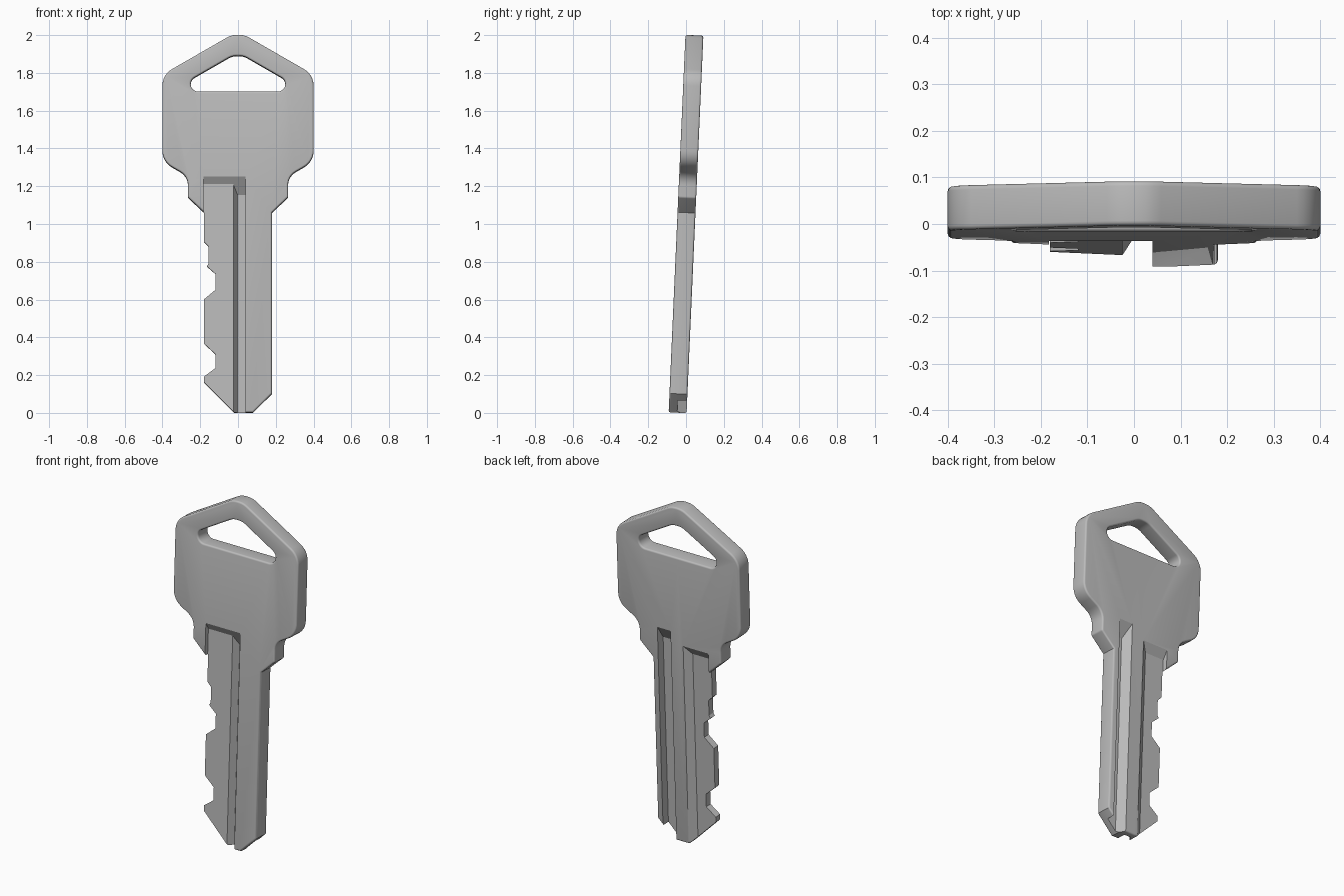
import bpy, bmesh, math
from mathutils import Vector, Matrix

old = bpy.data.objects.get("Cube")
if old:
    bpy.data.objects.remove(old, do_unlink=True)

THICK = 0.095
HALF = THICK / 2
TILT = -0.0445


def rounded(points):
    """Turn (x, z, radius) corners into a polyline with arcs."""
    out = []
    for i, (x, z, r) in enumerate(points):
        p = Vector((x, z))
        if r == 0:
            out.append(p)
            continue
        a = (Vector(points[i - 1][:2]) - p).normalized()
        b = (Vector(points[i + 1][:2]) - p).normalized()
        half = a.angle(b) / 2
        reach = r / math.tan(half)
        c = p + (a + b).normalized() * (r / math.sin(half))
        s, e = p + a * reach - c, p + b * reach - c
        turn = math.atan2(s.x * e.y - s.y * e.x, s.dot(e))
        steps = max(2, round(abs(math.degrees(turn)) / 10))
        for k in range(steps + 1):
            t = turn * k / steps
            out.append(c + Vector((s.x * math.cos(t) - s.y * math.sin(t),
                                   s.x * math.sin(t) + s.y * math.cos(t))))
    return out


def make_object(name, bm):
    bmesh.ops.remove_doubles(bm, verts=bm.verts[:], dist=1e-5)
    bmesh.ops.recalc_face_normals(bm, faces=bm.faces[:])
    mesh = bpy.data.meshes.new(name)
    bm.to_mesh(mesh)
    bm.free()
    obj = bpy.data.objects.new(name, mesh)
    bpy.context.collection.objects.link(obj)
    return obj


# Outline: half of the bow, the two blade edges and half of the hole
bow = [(0, 2.0, 0), (0.035, 2.0, 0.1), (0.4, 1.79, 0.1), (0.4, 1.33, 0.1),
       (0.265, 1.252, 0.08), (0.265, 1.14, 0.015), (0.18, 1.06, 0)]
plain_edge = [(0.18, 0.1, 0), (0.08, 0, 0), (0, 0, 0)]
cut_edge = [(0.18, 0.905, 0), (0.155, 0.88, 0), (0.155, 0.79, 0), (0.165, 0.775, 0),
            (0.12, 0.735, 0), (0.12, 0.65, 0), (0.18, 0.6, 0), (0.18, 0.365, 0),
            (0.12, 0.31, 0), (0.12, 0.235, 0), (0.18, 0.19, 0), (0.18, 0.16, 0),
            (0.02, 0, 0), (0, 0, 0)]
hole = [(0, 1.70, 0), (0.36, 1.70, 0.04), (0.03, 1.89, 0.08), (0, 1.89, 0)]

# Key plate: two half prisms welded along the middle
bm = bmesh.new()
for side, edge in ((1, plain_edge), (-1, cut_edge)):
    loop = rounded(bow + edge + hole)
    front = [bm.verts.new((side * p.x, -HALF, p.y)) for p in loop]
    back = [bm.verts.new((side * p.x, HALF, p.y)) for p in loop]
    bm.faces.new(front)
    bm.faces.new(back)
    for i in range(len(loop)):
        j = (i + 1) % len(loop)
        if abs(loop[i].x) + abs(loop[j].x) > 1e-6:
            bm.faces.new((front[i], front[j], back[j], back[i]))
bmesh.ops.remove_doubles(bm, verts=bm.verts[:], dist=1e-5)
bmesh.ops.recalc_face_normals(bm, faces=bm.faces[:])
rims = [e for e in bm.edges
        if abs(e.verts[0].co.y - e.verts[1].co.y) < 1e-6 and e.calc_face_angle(0) > 1]
bmesh.ops.bevel(bm, geom=rims, offset=0.01, offset_type='OFFSET', segments=4,
                profile=0.5, affect='EDGES', clamp_overlap=False)
key = make_object("key", bm)


def groove(name, section, facing, top):
    """Long cutter; section is (x, depth), its upper end ramps out to the surface."""
    bm = bmesh.new()
    rings = []
    for upper in (False, True):
        rings.append([bm.verts.new((x, facing * (HALF - d), top - 1.6 * d if upper else -0.1))
                      for x, d in section])
    low, high = rings
    bm.faces.new(low)
    bm.faces.new(high)
    for i in range(len(section)):
        j = (i + 1) % len(section)
        bm.faces.new((low[i], low[j], high[j], high[i]))
    cutter = make_object(name, bm)
    cutter.hide_render = True
    return cutter


# Milled grooves on the front and back of the blade
cutters = [
    groove("front_groove_cutter", [(-0.183, 0.025), (-0.025, 0.025), (-0.002, 0.06),
                                   (0.04, 0.06), (0.04, -0.03), (-0.183, -0.03)], -1, 1.25),
    groove("back_recess_cutter", [(-0.183, 0.03), (-0.06, 0.03), (0.02, -0.03),
                                  (-0.183, -0.03)], 1, 1.18),
    groove("back_groove_cutter", [(0.145, 0.05), (0.09, 0.05), (0.042, -0.03),
                                  (0.145, -0.03)], 1, 1.25),
]
bpy.ops.object.select_all(action='DESELECT')
bpy.context.view_layer.objects.active = key
key.select_set(True)
for cutter in cutters:
    mod = key.modifiers.new(cutter.name, 'BOOLEAN')
    mod.operation = 'DIFFERENCE'
    mod.solver = 'EXACT'
    mod.object = cutter
    bpy.ops.object.modifier_apply(modifier=mod.name)
    bpy.data.objects.remove(cutter, do_unlink=True)

# Slight backward lean
centre = Matrix.Translation((0, 0, 1))
key.data.transform(centre @ Matrix.Rotation(TILT, 4, 'X') @ centre.inverted())

# Grey metal
metal = bpy.data.materials.new("grey_metal")
metal.use_nodes = True
colour = (0.5, 0.5, 0.5, 1)
metal.diffuse_color = colour
metal.node_tree.nodes["Principled BSDF"].inputs["Base Color"].default_value = colour
key.data.materials.clear()
key.data.materials.append(metal)
bpy.ops.object.shade_smooth_by_angle(angle=math.radians(28))
